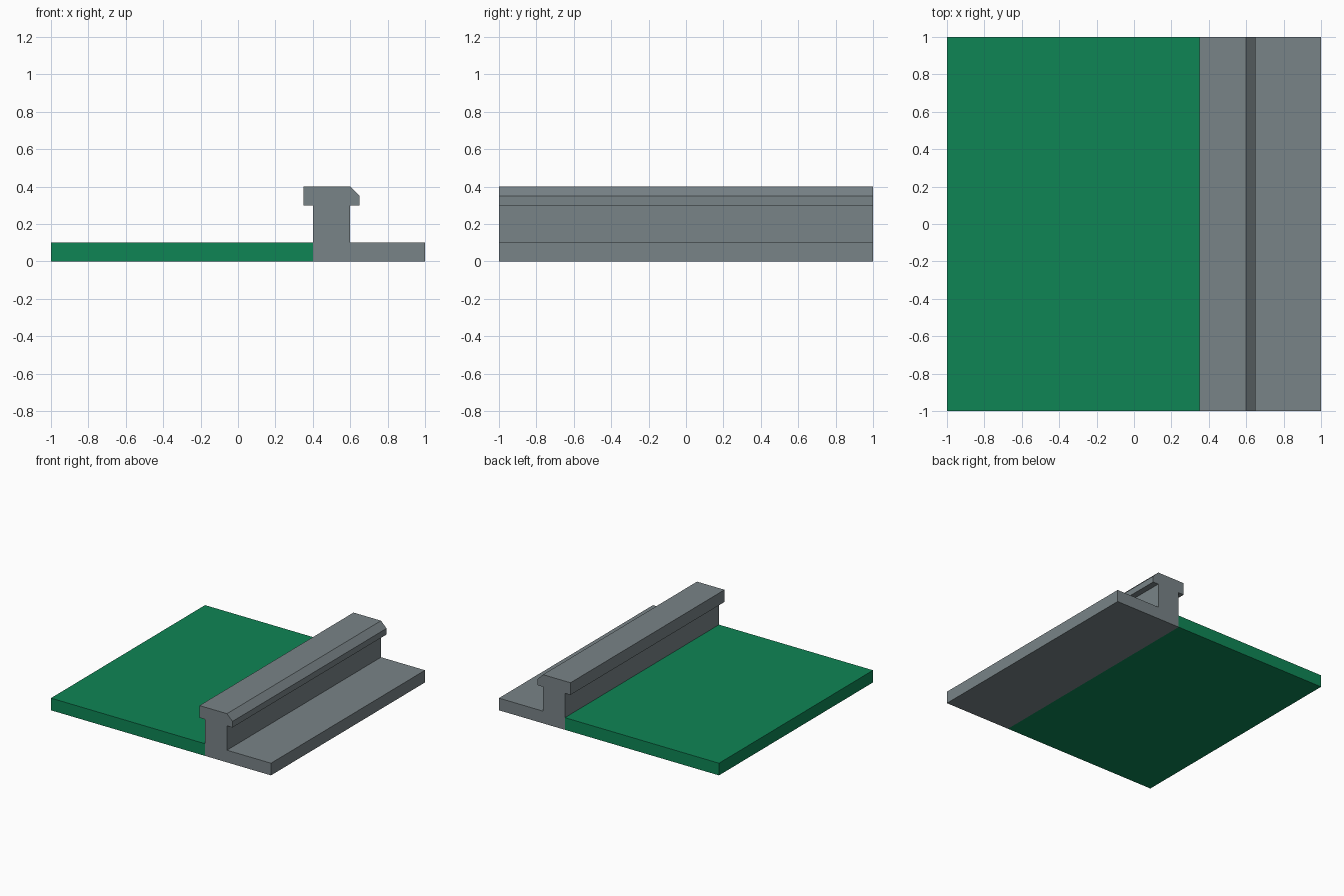
import bpy
import bmesh

if "Cube" in bpy.data.objects:
    bpy.data.objects.remove(bpy.data.objects["Cube"])


def material(name, rgb):
    mat = bpy.data.materials.new(name)
    mat.diffuse_color = (*rgb, 1.0)
    mat.use_nodes = True
    mat.node_tree.nodes["Principled BSDF"].inputs["Base Color"].default_value = mat.diffuse_color
    return mat


def extrude_profile(name, profile, mat, half_length=1.0):
    """Extrude an x-z outline along y into a closed solid."""
    bm = bmesh.new()
    face = bm.faces.new([bm.verts.new((x, -half_length, z)) for x, z in profile])
    swept = bmesh.ops.extrude_face_region(bm, geom=[face], use_keep_orig=True)
    moved = [g for g in swept["geom"] if isinstance(g, bmesh.types.BMVert)]
    bmesh.ops.translate(bm, verts=moved, vec=(0, 2 * half_length, 0))
    bmesh.ops.recalc_face_normals(bm, faces=bm.faces[:])
    mesh = bpy.data.meshes.new(name)
    bm.to_mesh(mesh)
    bm.free()
    mesh.materials.append(mat)
    obj = bpy.data.objects.new(name, mesh)
    bpy.context.collection.objects.link(obj)
    return obj


green = material("grass_green", (0.0045, 0.235, 0.091))
grey = material("concrete_grey", (0.190, 0.227, 0.242))

# Flat ground slab
extrude_profile("grass_slab", [(-1, 0), (0.4, 0), (0.4, 0.1), (-1, 0.1)], green)

# Ledge, wall and overhanging chamfered cap in one outline
extrude_profile("wall_and_ledge", [
    (0.4, 0), (1, 0), (1, 0.1), (0.6, 0.1), (0.6, 0.3), (0.65, 0.3),
    (0.65, 0.35), (0.6, 0.4), (0.35, 0.4), (0.35, 0.3), (0.4, 0.3),
], grey)
